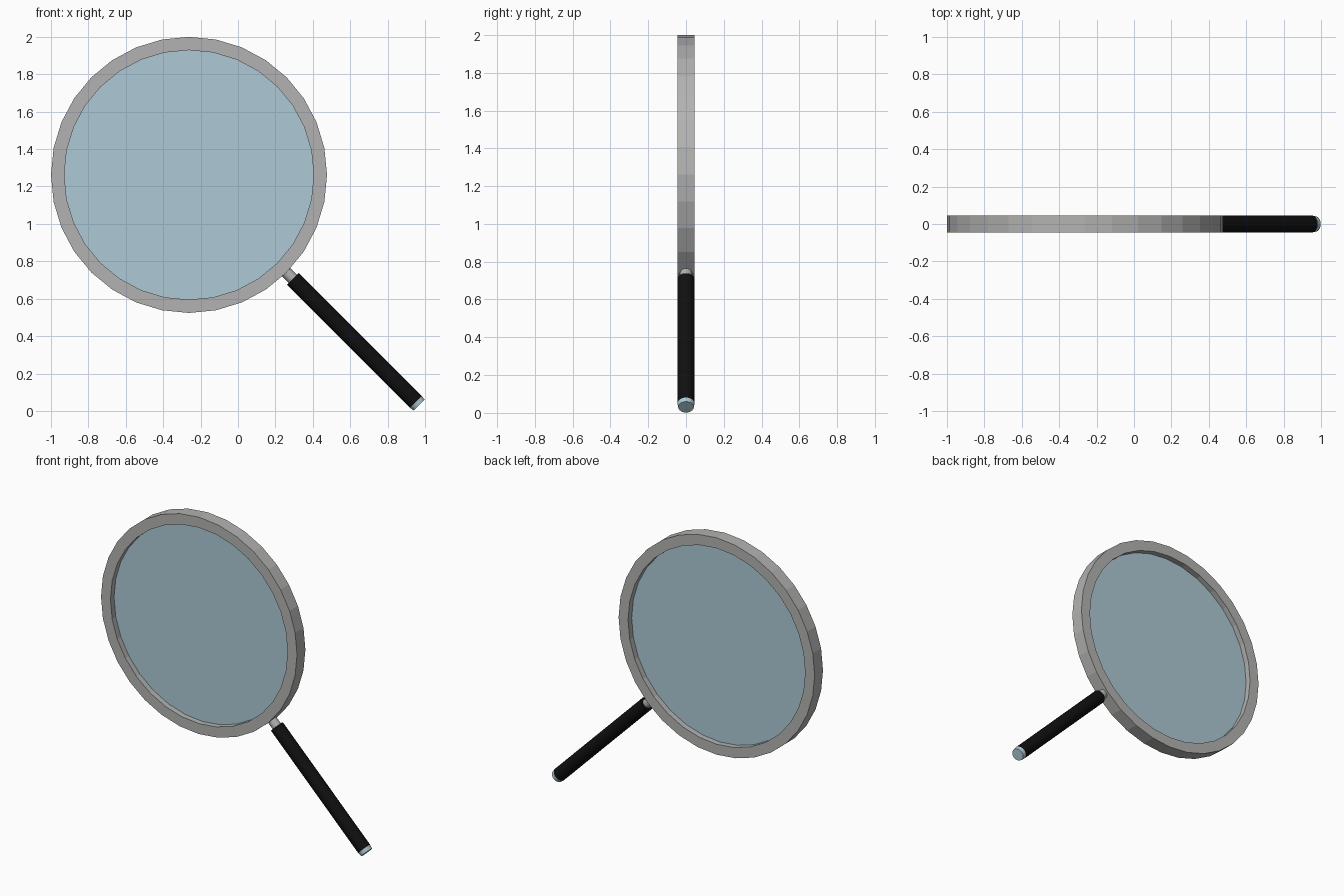
import bpy, bmesh, math
from mathutils import Matrix, Vector

if "Cube" in bpy.data.objects:
    bpy.data.objects.remove(bpy.data.objects["Cube"])

CENTRE = Vector((-0.262, 0, 1.262))
RING_R, HALF = 0.738, 0.045
SIDES = 32


def material(name, rgb):
    m = bpy.data.materials.new(name)
    m.diffuse_color = (*rgb, 1)
    m.use_nodes = True
    m.node_tree.nodes["Principled BSDF"].inputs["Base Color"].default_value = m.diffuse_color
    return m


metal = material("grey_metal", (0.45, 0.45, 0.445))
glass = material("pale_blue_glass", (0.42, 0.59, 0.67))
black = material("black_grip", (0.005, 0.005, 0.005))


def finish(name, bm, mat):
    bmesh.ops.recalc_face_normals(bm, faces=bm.faces)
    me = bpy.data.meshes.new(name)
    bm.to_mesh(me)
    bm.free()
    me.materials.append(mat)
    ob = bpy.data.objects.new(name, me)
    bpy.context.collection.objects.link(ob)
    return ob


def disc(name, radius, half, mat):
    bm = bmesh.new()
    bmesh.ops.create_cone(bm, cap_ends=True, segments=SIDES, radius1=radius,
                          radius2=radius, depth=2 * half,
                          matrix=Matrix.Translation(CENTRE) @ Matrix.Rotation(math.pi / 2, 4, 'X'))
    return finish(name, bm, mat)


# rod along the handle axis, between two distances from the lens centre
AXIS = Vector((1, 0, -1)).normalized()


def rod(name, start, end, r1, r2, mat):
    bm = bmesh.new()
    mid = CENTRE + AXIS * (start + end) / 2
    bmesh.ops.create_cone(bm, cap_ends=True, segments=SIDES, radius1=r1, radius2=r2,
                          depth=end - start,
                          matrix=Matrix.Translation(mid) @ AXIS.to_track_quat('Z', 'Y').to_matrix().to_4x4())
    return finish(name, bm, mat)


# rim: square section swept around the lens
bm = bmesh.new()
loops = []
for i in range(SIDES):
    a = 2 * math.pi * i / SIDES
    d = Vector((math.sin(a), 0, math.cos(a)))
    loops.append([bm.verts.new(CENTRE + d * r + Vector((0, y, 0)))
                  for r, y in ((RING_R, -HALF), (RING_R, HALF), (0.667, HALF), (0.667, -HALF))])
for i in range(SIDES):
    p, q = loops[i], loops[(i + 1) % SIDES]
    for k in range(4):
        n = (k + 1) % 4
        bm.faces.new((p[k], p[n], q[n], q[k]))
finish("rim", bm, metal)

# lens, neck, grip and end cap
disc("lens", 0.668, 0.006, glass)
rod("neck", 0.715, 0.80, 0.031, 0.031, metal)
rod("grip", 0.785, 1.715, 0.045, 0.045, black)
rod("end_cap", 1.715, 1.741, 0.045, 0.041, glass)
